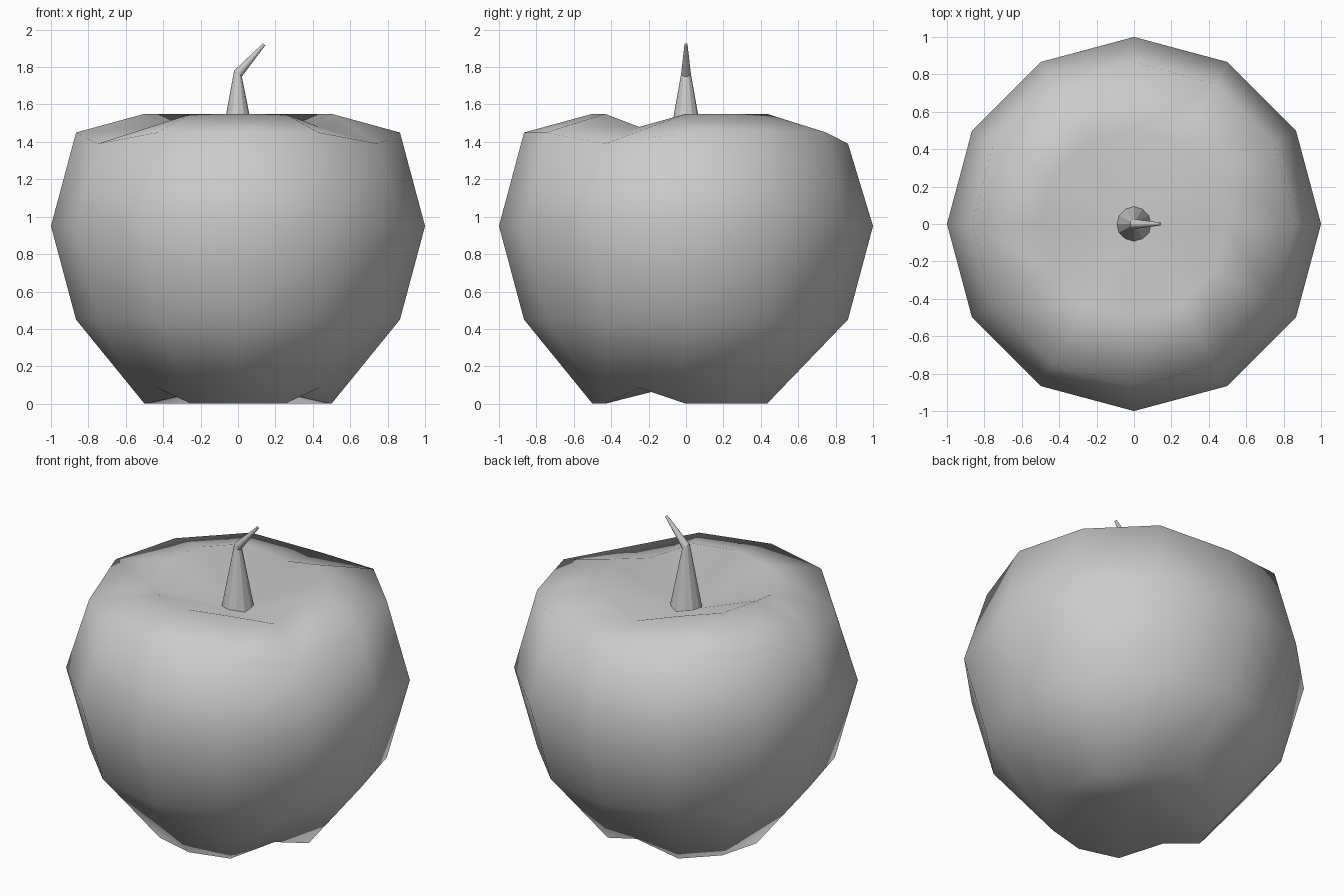
import bpy, bmesh
from math import sin, cos, pi

if "Cube" in bpy.data.objects:
    bpy.data.objects.remove(bpy.data.objects["Cube"])

SIDES = 12


def loft(name, rings, bottom=None, top=None, smooth=False):
    """Skin equal-sized vertex rings; close the ends with a pole or a flat cap."""
    bm = bmesh.new()
    loops = [[bm.verts.new(p) for p in ring] for ring in rings]
    for low, high in zip(loops, loops[1:]):
        for i in range(SIDES):
            j = (i + 1) % SIDES
            bm.faces.new((low[i], low[j], high[j], high[i]))
    for loop, pole in ((loops[0], bottom), (loops[-1], top)):
        if pole is None:
            bm.faces.new(loop)
        else:
            centre = bm.verts.new((0, 0, pole))
            for i in range(SIDES):
                bm.faces.new((loop[i], loop[(i + 1) % SIDES], centre))
    bmesh.ops.recalc_face_normals(bm, faces=bm.faces)
    for f in bm.faces:
        f.smooth = smooth
    mesh = bpy.data.meshes.new(name)
    bm.to_mesh(mesh)
    bm.free()
    obj = bpy.data.objects.new(name, mesh)
    bpy.context.collection.objects.link(obj)
    return obj


def fruit_ring(radius, z, groove_z):
    """Horizontal ring whose height changes at the three grooves."""
    return [(radius * cos(i * pi / 6), radius * sin(i * pi / 6),
             groove_z if i % 4 == 3 else z) for i in range(SIDES)]


def stem_ring(x, z, radius, tilt=0.0):
    """Stem section, tilted about the y axis."""
    return [(x + radius * cos(i * pi / 6) * cos(tilt),
             radius * sin(i * pi / 6),
             z - radius * cos(i * pi / 6) * sin(tilt)) for i in range(SIDES)]


# Apple body: three shallow grooves, sunken poles
loft("apple_body", [
    fruit_ring(0.5, 0.0, 0.085),
    fruit_ring(0.866, 0.45, 0.45),
    fruit_ring(1.0, 0.95, 0.95),
    fruit_ring(0.866, 1.45, 1.39),
    fruit_ring(0.5, 1.55, 1.48),
], bottom=0.11, top=1.36, smooth=True)

# Stem: tapered cone with a bent tip
loft("stem", [
    stem_ring(0, 1.37, 0.096),
    stem_ring(0, 1.765, 0.026, 0.65),
    stem_ring(0.14, 1.922, 0.008, 0.75),
])
